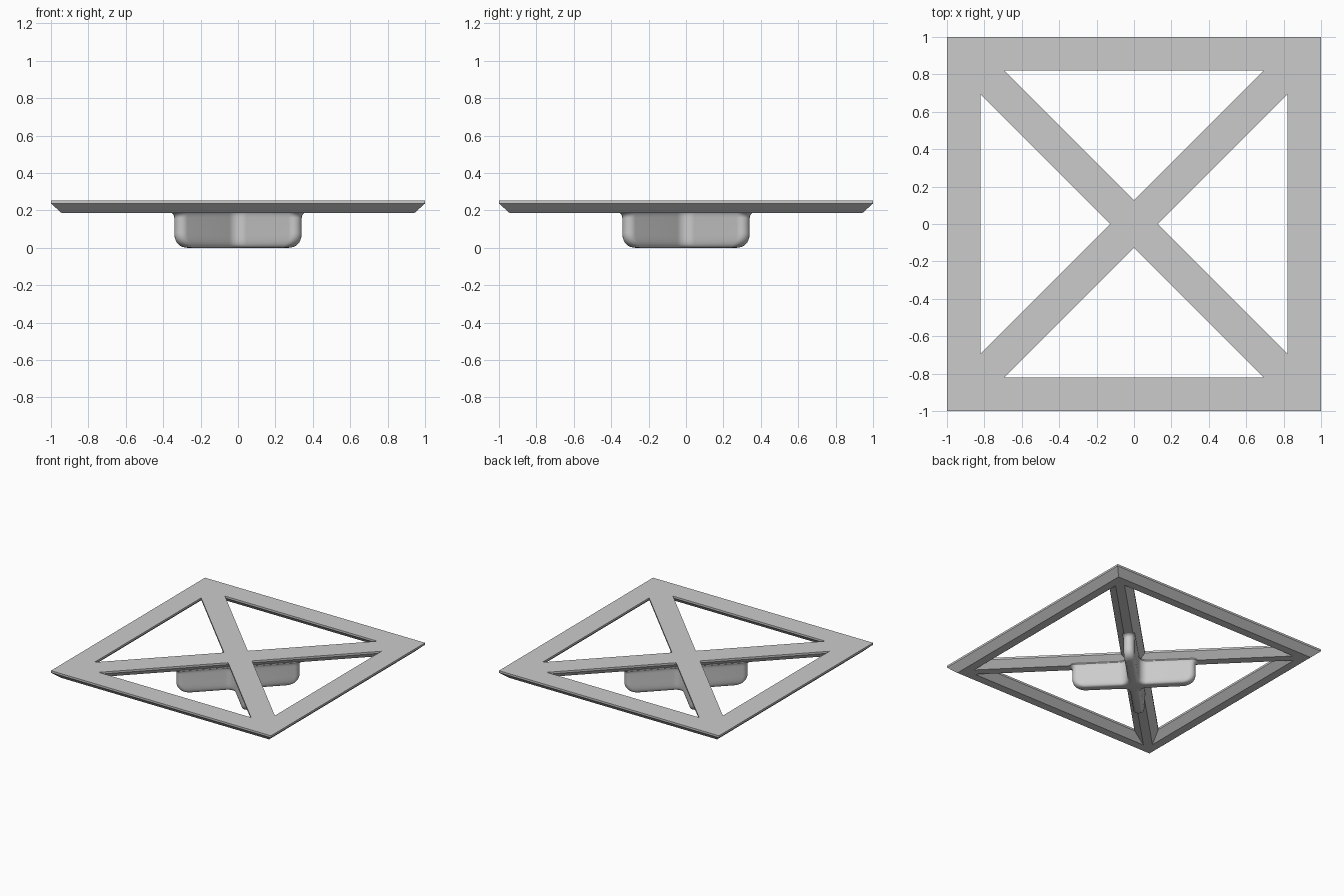
import bpy, bmesh, math
from mathutils import Vector

if "Cube" in bpy.data.objects:
    bpy.data.objects.remove(bpy.data.objects["Cube"])

grey = bpy.data.materials.new("plain grey")
grey.diffuse_color = (0.6, 0.6, 0.6, 1)
grey.use_nodes = True
grey.node_tree.nodes["Principled BSDF"].inputs["Base Color"].default_value = grey.diffuse_color


def finish(bm, name):
    bmesh.ops.recalc_face_normals(bm, faces=bm.faces)
    mesh = bpy.data.meshes.new(name)
    bm.to_mesh(mesh)
    bm.free()
    mesh.materials.append(grey)
    obj = bpy.data.objects.new(name, mesh)
    bpy.context.collection.objects.link(obj)
    return obj


def bridge(bm, a, b):
    n = len(a)
    for i in range(n):
        j = (i + 1) % n
        bm.faces.new((a[i], a[j], b[j], b[i]))


def polar(angle, dist):
    return Vector((math.cos(angle), math.sin(angle))) * dist


# Square frame with diagonal braces: each layer is an outer square and four triangular holes
def frame_layer(bm, z, inset):
    outer_r, a, w = 1 - inset, 0.82 + inset, (0.09 - inset) * math.sqrt(2)
    square, holes = [], []
    for k in range(4):
        rot = k * math.pi / 2
        c, s = math.cos(rot), math.sin(rot)

        def vert(x, y):
            return bm.verts.new((x * c - y * s, x * s + y * c, z))
        square.append(vert(outer_r, -outer_r))
        # hole: apex near the centre, then the two corners at the rim
        holes.append([vert(w, 0), vert(a, -(a - w)), vert(a, a - w)])
    return square, holes


def cap(bm, layer):
    square, holes = layer
    for k in range(4):
        n = (k + 1) % 4
        h, g = holes[k], holes[n]
        bm.faces.new((square[k], square[n], h[2], h[1]))
        bm.faces.new((square[n], g[1], g[0], h[0], h[2]))
    bm.faces.new([h[0] for h in holes])


bm = bmesh.new()
layers = [frame_layer(bm, z, d) for z, d in ((0.253, 0), (0.237, 0), (0.187, 0.056))]
cap(bm, layers[0])
cap(bm, layers[-1])
for up, low in zip(layers, layers[1:]):
    bridge(bm, up[0], low[0])
    for h, g in zip(up[1], low[1]):
        bridge(bm, h, g)
finish(bm, "braced_square_frame")


# Cross-shaped foot: round-ended arms with filleted inner corners
def cross_ring(bm, z, half, reach, fillet=0.065, seg=8):
    pts = []
    for k in range(4):
        a = math.pi / 4 + k * math.pi / 2
        for i in range(seg + 1):
            pts.append(polar(a, reach) + polar(a - math.pi / 2 + math.pi * i / seg, half))
        centre = polar(a + math.pi / 4, (half + fillet) * math.sqrt(2))
        for i in range(seg + 1):
            pts.append(centre + polar(a - math.pi / 2 - math.pi / 2 * i / seg, fillet))
    return [bm.verts.new((p.x, p.y, z)) for p in pts]


bm = bmesh.new()
sections = []
for i in range(9):  # rounded underside
    t = math.pi / 2 * i / 8
    sections.append((0.08 * (1 - math.sin(t)),
                     0.041 - 0.022 * (1 - math.cos(t)) ** 2,
                     0.424 - 0.075 * (1 - math.cos(t))))
sections.reverse()
for i in range(7):  # flare into the braces
    t = math.pi / 2 * i / 6
    f = 1 - math.cos(t)
    sections.append((0.16 + 0.03 * math.sin(t), 0.041 + 0.006 * f, 0.424 + 0.03 * f))
sections.append((0.2, 0.047, 0.454))
rings = [cross_ring(bm, *s) for s in sections]
for low, up in zip(rings, rings[1:]):
    bridge(bm, low, up)
bm.faces.new(rings[0])
bm.faces.new(rings[-1])
foot = finish(bm, "cross_foot")
bpy.context.view_layer.objects.active = foot
foot.select_set(True)
bpy.ops.object.shade_smooth_by_angle(angle=math.radians(40))
